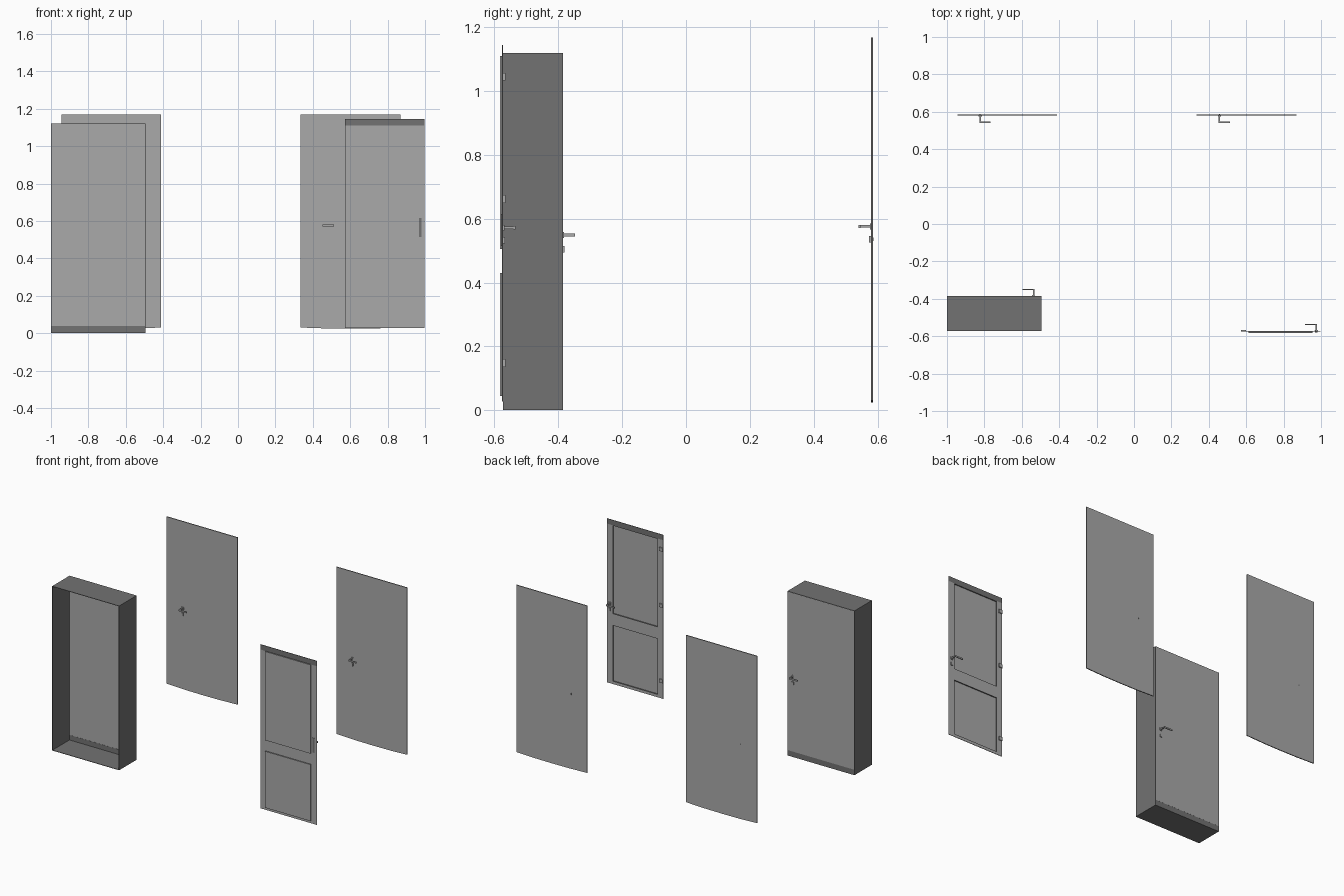
import bpy, bmesh
from mathutils import Vector

if "Cube" in bpy.data.objects:
    bpy.data.objects.remove(bpy.data.objects["Cube"])


def mat(name, v):
    m = bpy.data.materials.new(name)
    m.diffuse_color = (v, v, v, 1)
    m.use_nodes = True
    m.node_tree.nodes["Principled BSDF"].inputs["Base Color"].default_value = m.diffuse_color
    return m


LIGHT = mat("light_grey", 0.40)
DARK = mat("dark_grey", 0.17)


def finish(name, bm, m):
    bmesh.ops.recalc_face_normals(bm, faces=bm.faces)
    me = bpy.data.meshes.new(name)
    bm.to_mesh(me)
    bm.free()
    ob = bpy.data.objects.new(name, me)
    bpy.context.collection.objects.link(ob)
    me.materials.append(m)
    return ob


def boxes(name, spans, m):
    """One object from several (x0, x1, y0, y1, z0, z1) boxes."""
    bm = bmesh.new()
    for x0, x1, y0, y1, z0, z1 in spans:
        r = bmesh.ops.create_cube(bm, size=1)
        for v in r["verts"]:
            c = v.co.copy()
            v.co = Vector((x0 + (c.x + .5) * (x1 - x0),
                           y0 + (c.y + .5) * (y1 - y0),
                           z0 + (c.z + .5) * (z1 - z0)))
    return finish(name, bm, m)


def slab(name, x0, x1, y0, y1, z0, z1, sag):
    """Door leaf with a slightly bowed bottom edge and dark rim."""
    w = x1 - x0
    pts = [(x0, z1), (x0, z0), (x0 + .25 * w, z0 - sag * .8), (x0 + .5 * w, z0 - sag),
           (x0 + .75 * w, z0 - sag * .8), (x1, z0), (x1, z1)]
    bm = bmesh.new()
    f = bm.faces.new([bm.verts.new((x, y0, z)) for x, z in pts])
    r = bmesh.ops.extrude_face_region(bm, geom=[f])
    for g in r["geom"]:
        if isinstance(g, bmesh.types.BMVert):
            g.co.y = y1
    if len(bm.faces) == len(pts) + 1:
        bm.faces.new([v for v in bm.verts if abs(v.co.y - y0) < 1e-6])
    ob = finish(name, bm, m=LIGHT)
    ob.data.materials.append(DARK)
    for p in ob.data.polygons:
        if abs(p.normal.y) < .5:
            p.material_index = 1
    return ob


def handle(name, x, y, z, out, side, reach=.055, key=-.04):
    """Stem leaving the leaf in y, lever running in x, rose and keyhole plate."""
    def yy(a, b):
        return tuple(sorted((y + out * a, y + out * b)))
    lx = sorted((x - side * .004, x + side * reach))
    boxes(name, [
        (x - .004, x + .004, *yy(0, .037), z - .004, z + .004),
        (*lx, *yy(.033, .039), z - .005, z + .005),
        (x - .009, x + .009, *yy(0, .004), z - .009, z + .009),
        (x - .006, x + .006, *yy(0, .006), z + key - .01, z + key + .01),
    ], LIGHT)


# Two plain leaves at the back, each with a lever and a keyhole behind
for tag, x0 in (("left", -.945), ("right", .335)):
    slab("plain_door_" + tag, x0, x0 + .534, .580, .586, .030, 1.168, .006)
    hx = x0 + .122
    handle("lever_" + tag, hx, .580, .576, -1, 1)
    boxes("rear_keyhole_" + tag, [(hx - .003, hx + .003, .586, .5875, .531, .541)], DARK)

# Deep lining open to the front
T = .003
X0, X1, Y0, Y1, ZT = -1.0, -.495, -.573, -.386, 1.12
boxes("deep_lining", [
    (X0, X0 + T, Y0, Y1, 0, ZT),
    (X1 - T, X1, Y0, Y1, 0, ZT),
    (X0, X1, Y0, Y1, ZT - T, ZT),
    (X0, X1, Y0, Y1, 0, T),
], DARK)
boxes("threshold_strip", [(X0 + T, X1 - T, Y1 - .005, Y1, T, .037)], DARK)
boxes("lined_door", [(X0 + T, X1 - T, Y1 - .004, Y1 + .0005, .037, ZT - T)], LIGHT)
handle("lined_door_lever", -.537, Y1, .549, 1, -1, reach=.06, key=-.045)

# Panelled leaf: thin rails and stiles around two pushed-out panels
A, B, C, D = .573, .612, .955, .998
P, Q = -.576, -.573
panels = ((.045, .430), (.505, 1.110))
boxes("panel_door_rails", [
    (A, B, P, Q, .028, 1.11), (C, D, P, Q, .028, 1.11),
    (B, C, P, Q, .028, .045), (B, C, P, Q, .430, .505),
], LIGHT)
boxes("panel_door_top_rail", [(A, D, P, Q, 1.11, 1.145)], DARK)
F = -.583
boxes("door_panels", [(B, C, F, F + .003, a, b) for a, b in panels], LIGHT)
sides = []
for a, b in panels:
    sides += [(B, B + T, F, Q, a, b), (C - T, C, F, Q, a, b),
              (B, C, F, Q, a, a + T), (B, C, F, Q, b - T, b)]
boxes("panel_sides", sides, DARK)

# Hinges, lever on the rear and long plates on both faces
boxes("hinges", [(A - .001, A + .026, -.574, -.566, z - .012, z + .012)
                 for z in (.148, .662, 1.045)], LIGHT)
handle("panel_door_lever", .975, Q, .572, 1, -1, reach=.06)
boxes("lock_plate", [(.967, .981, P - .003, P, .515, .615)], DARK)
